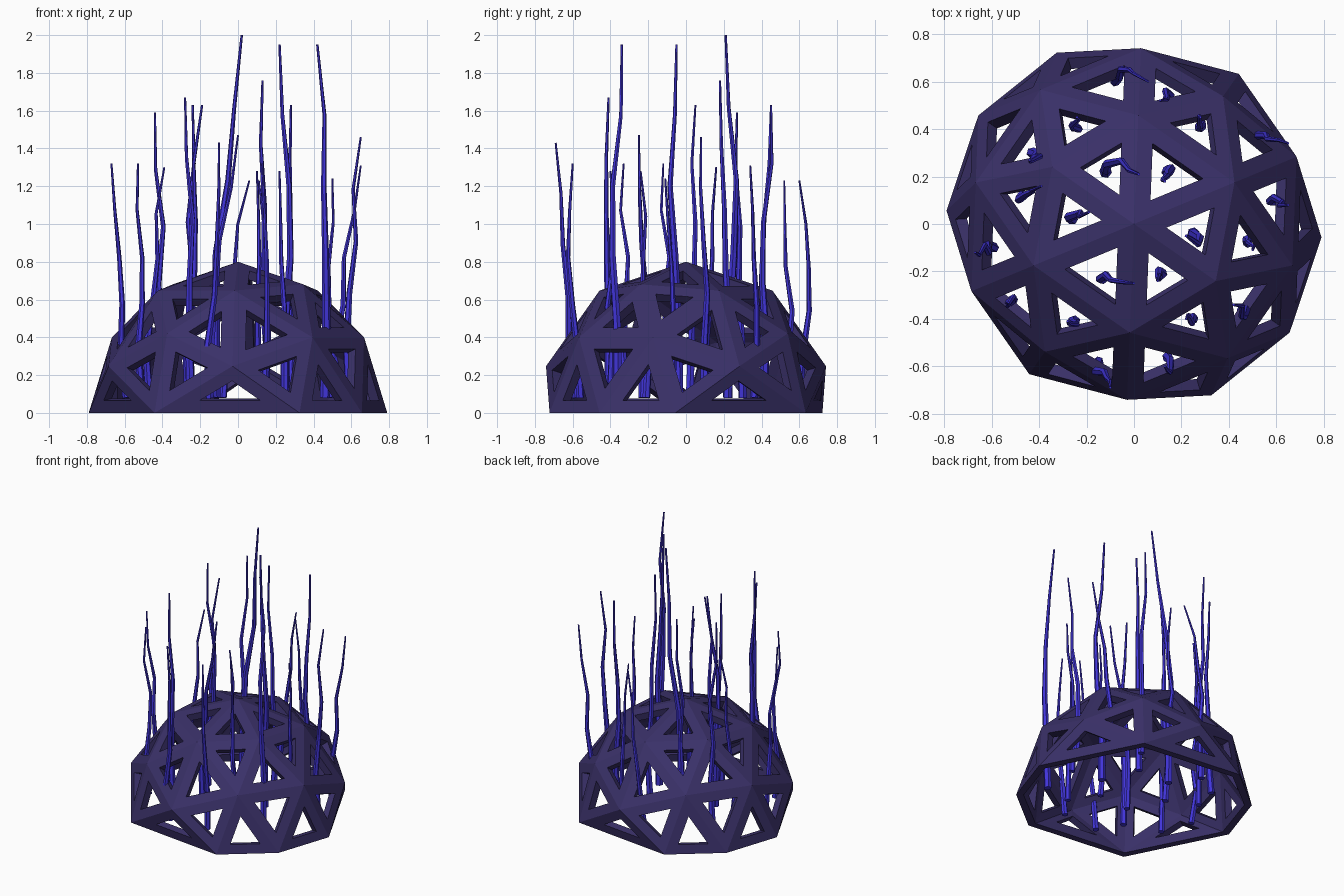
import bpy, bmesh, random
from math import radians, sqrt, sin, pi
from itertools import combinations
from mathutils import Vector, Matrix

random.seed(4)
cube = bpy.data.objects.get("Cube")
if cube:
    bpy.data.objects.remove(cube, do_unlink=True)


def make_material(name, colour):
    mat = bpy.data.materials.new(name)
    mat.use_nodes = True
    mat.diffuse_color = (*colour, 1)
    mat.node_tree.nodes["Principled BSDF"].inputs["Base Color"].default_value = (*colour, 1)
    return mat


dusk_purple = make_material("dusk purple", (0.042, 0.03, 0.14))
bright_blue = make_material("bright blue", (0.053, 0.035, 0.7))


def geodesic_points(radius):
    """Icosahedron corners plus edge midpoints, all pushed onto a sphere."""
    phi = (1 + sqrt(5)) / 2
    corners = []
    for a in (-1, 1):
        for b in (-phi, phi):
            corners += [Vector((0, a, b)), Vector((a, b, 0)), Vector((b, 0, a))]
    mids = [(p + q) / 2 for p, q in combinations(corners, 2) if (p - q).length < 2.1]
    return [p.normalized() * radius for p in corners + mids]


# Dome: upper half of a geodesic ball, every triangle opened into a frame
turn = Matrix.Rotation(radians(55.1), 4, 'Z') @ Matrix.Diagonal((0.965, 1, 1, 1))
bm = bmesh.new()
for p in geodesic_points(0.8):
    if p.z > -0.001:
        bm.verts.new(turn @ p)
bmesh.ops.convex_hull(bm, input=bm.verts[:])
bmesh.ops.recalc_face_normals(bm, faces=bm.faces[:])
floor = [f for f in bm.faces if all(v.co.z < 0.001 for v in f.verts)]
bmesh.ops.delete(bm, geom=floor, context='FACES')
panels = bm.faces[:]
bmesh.ops.inset_individual(bm, faces=panels, thickness=0.067, use_even_offset=True)
bmesh.ops.delete(bm, geom=panels, context='FACES')
mesh = bpy.data.meshes.new("dome_frame")
bm.to_mesh(mesh)
bm.free()
dome = bpy.data.objects.new("dome_frame", mesh)
bpy.context.collection.objects.link(dome)
mesh.materials.append(dusk_purple)
shell = dome.modifiers.new("thickness", 'SOLIDIFY')
shell.thickness = 0.05
shell.offset = -1
shell.use_even_offset = True

# Flatten the rim of the dome onto the ground
bpy.context.view_layer.objects.active = dome
bpy.ops.object.modifier_apply(modifier=shell.name)
for v in dome.data.vertices:
    v.co.z = max(v.co.z, 0)

# Stems: root x, root y, tip x, tip y, tip height, then any sideways bow in x and y
stems = [
    (-.12, .22, .02, .21, 2, 0, .04), (.25, -.04, .22, -.05, 1.95, .02, -.03),
    (.46, -.36, .42, -.34, 1.95, .01, -.02), (.14, .22, .13, .18, 1.76),
    (-.25, -.41, -.28, -.41, 1.67), (-.25, .41, -.24, .45, 1.63),
    (-.26, .02, -.19, .05, 1.63), (.28, .41, .28, .45, 1.63),
    (-.43, .3, -.44, .27, 1.59, .02), (-.13, -.23, 0, -.25, 1.47),
    (.59, .1, .65, .08, 1.46), (-.15, -.58, -.1, -.69, 1.43, 0, -.03),
    (.52, .36, .65, .34, 1.31), (-.59, -.1, -.67, -.12, 1.32, -.03),
    (-.51, -.32, -.53, -.33, 1.32), (.14, -.56, .13, -.6, 1.32, 0, -.04),
    (-.47, .12, -.39, .16, 1.3), (-.08, .6, .06, .6, 1.23, 0, .06),
    (.14, .53, .11, .52, 1.23, 0, .02), (.12, -.21, .1, -.24, 1.28),
    (.25, -.4, .22, -.4, 1.28), (.48, -.08, .5, -.11, 1.24),
]
SEGMENTS = 5
ROOT_Z = 0.08


def make_stem(number, x, y, tip_x, tip_y, top, bow_x=0, bow_y=0):
    curve = bpy.data.curves.new("stem", 'CURVE')
    curve.dimensions = '3D'
    curve.bevel_depth = 0.011 + 0.008 * top
    curve.bevel_resolution = 1
    curve.use_fill_caps = True
    spline = curve.splines.new('POLY')
    spline.points.add(SEGMENTS)
    spline.use_smooth = False
    for i, point in enumerate(spline.points):
        t = i / SEGMENTS
        sway = 0.02 if 0 < i < SEGMENTS else 0
        bend = sin(pi * t)
        point.co = (x + (tip_x - x) * t * t + bow_x * bend + random.uniform(-sway, sway),
                    y + (tip_y - y) * t * t + bow_y * bend + random.uniform(-sway, sway),
                    ROOT_Z + (top - ROOT_Z) * t, 1)
        point.radius = 1 - 0.76 * t
    curve.materials.append(bright_blue)
    stem = bpy.data.objects.new(f"stem_{number}", curve)
    bpy.context.collection.objects.link(stem)
    return stem


made = [make_stem(n, *s) for n, s in enumerate(stems, 1)]

# Turn the stem curves into meshes
bpy.ops.object.select_all(action='DESELECT')
for stem in made:
    stem.select_set(True)
bpy.context.view_layer.objects.active = made[0]
bpy.ops.object.convert(target='MESH')
